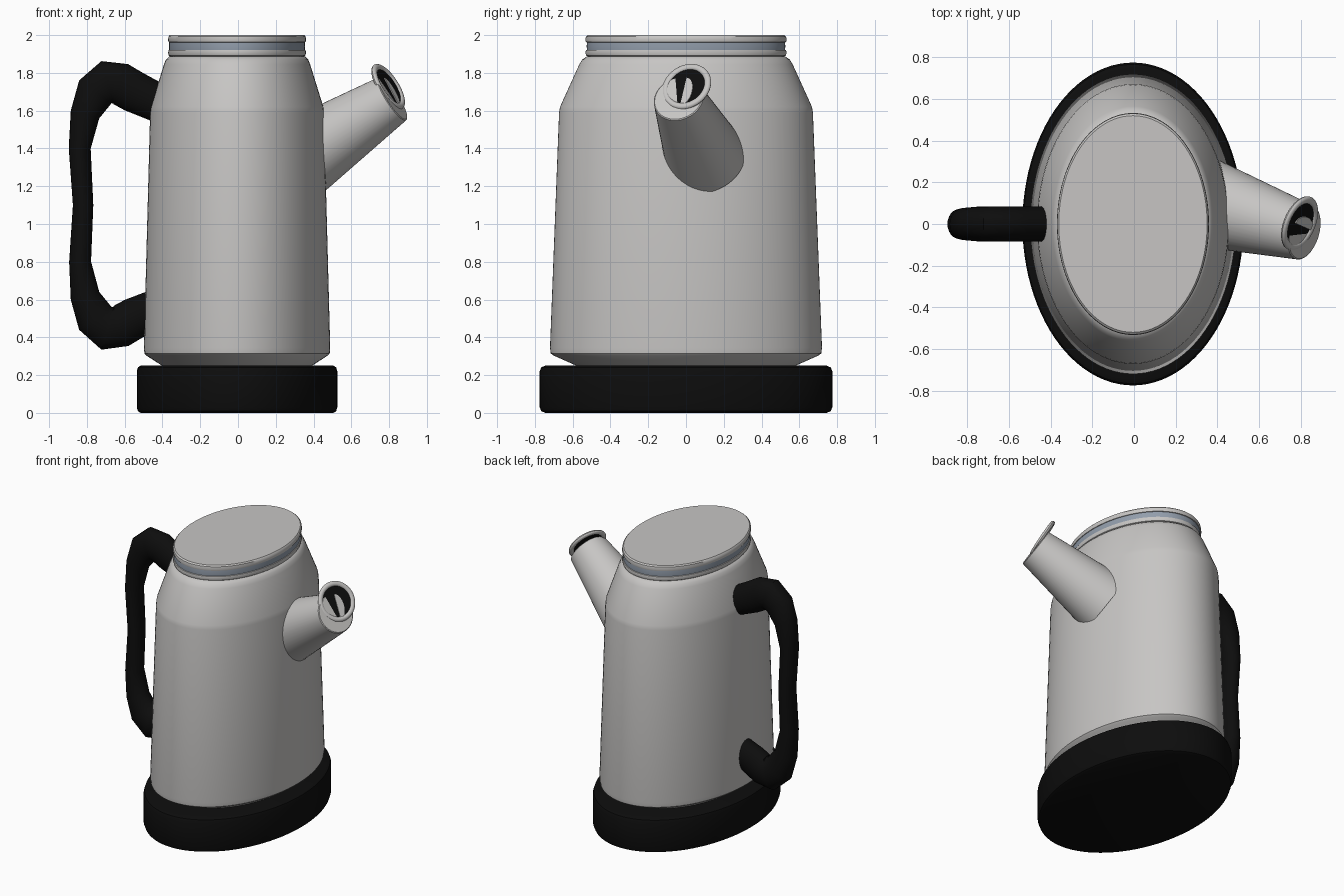
import bpy, bmesh, math
from mathutils import Vector

if "Cube" in bpy.data.objects:
    bpy.data.objects.remove(bpy.data.objects["Cube"], do_unlink=True)

CX = -0.005      # centre of the oval body
RATIO = 0.685    # oval width / depth


def material(name, rgb):
    m = bpy.data.materials.new(name)
    m.use_nodes = True
    col = (*rgb, 1)
    m.diffuse_color = col
    m.node_tree.nodes["Principled BSDF"].inputs["Base Color"].default_value = col
    return m


STEEL = material("warm light grey", (0.57, 0.56, 0.55))
BLACK = material("black plastic", (0.004, 0.004, 0.004))
BLUE = material("blue grey", (0.29, 0.34, 0.41))


def skin(name, rings, mat, caps=True):
    """Join equal-sized closed rings of points into one surface."""
    bm = bmesh.new()
    loops = [[bm.verts.new(p) for p in ring] for ring in rings]
    n = len(loops[0])
    for a, b in zip(loops, loops[1:]):
        for i in range(n):
            j = (i + 1) % n
            bm.faces.new((a[i], a[j], b[j], b[i]))
    if caps:
        bm.faces.new(loops[0])
        bm.faces.new(loops[-1])
    bmesh.ops.recalc_face_normals(bm, faces=bm.faces)
    me = bpy.data.meshes.new(name)
    bm.to_mesh(me)
    bm.free()
    ob = bpy.data.objects.new(name, me)
    bpy.context.collection.objects.link(ob)
    me.materials.append(mat)
    bpy.ops.object.select_all(action="DESELECT")
    ob.select_set(True)
    bpy.context.view_layer.objects.active = ob
    bpy.ops.object.shade_smooth_by_angle(angle=math.radians(35))
    return ob


def ellipse(centre, u, v, n):
    """Points around an ellipse with half axes u and v."""
    turns = [2 * math.pi * i / n for i in range(n)]
    return [centre + u * math.cos(t) + v * math.sin(t) for t in turns]


def oval_lathe(name, profile, mat):
    rings = [ellipse(Vector((CX, 0, z)), Vector((r * RATIO, 0, 0)), Vector((0, r, 0)), 96)
             for r, z in profile]
    return skin(name, rings, mat)


def frame(normal):
    """Sideways and upward unit vectors across a direction."""
    side = Vector((0, 0, 1)).cross(normal).normalized()
    return side, normal.cross(side)


# Base and body
oval_lathe("base", [(0.745, 0), (0.766, 0.009), (0.775, 0.03), (0.775, 0.22),
                    (0.766, 0.241), (0.745, 0.25)], BLACK)
oval_lathe("body", [(0.58, 0.24), (0.58, 0.25), (0.7, 0.303), (0.716, 0.315), (0.72, 0.345),
                    (0.672, 1.59), (0.667, 1.62), (0.565, 1.845), (0.55, 1.87),
                    (0.525, 1.887), (0.5, 1.89)], STEEL)

# Lid with an inset coloured band
oval_lathe("lid_lower_rim", [(0.515, 1.885), (0.528, 1.892), (0.533, 1.905),
                             (0.53, 1.92), (0.515, 1.925)], STEEL)
oval_lathe("lid_band", [(0.524, 1.918), (0.526, 1.94), (0.524, 1.965)], BLUE)
oval_lathe("lid_top", [(0.515, 1.96), (0.53, 1.963), (0.533, 1.975),
                       (0.53, 1.992), (0.52, 2.0)], STEEL)

# Handle: a flattened tube, thick at the ends and slim at the grip (x, z, half width, half depth)
PATH = [(-0.40, 1.63, 0.10, 0.085), (-0.55, 1.70, 0.11, 0.085), (-0.62, 1.74, 0.113, 0.085),
        (-0.69, 1.75, 0.117, 0.085), (-0.755, 1.70, 0.105, 0.083), (-0.81, 1.58, 0.078, 0.078),
        (-0.838, 1.4, 0.058, 0.072), (-0.82, 1.1, 0.054, 0.07), (-0.836, 0.8, 0.058, 0.072),
        (-0.81, 0.62, 0.078, 0.078), (-0.755, 0.5, 0.105, 0.083), (-0.69, 0.447, 0.117, 0.085),
        (-0.62, 0.46, 0.113, 0.085), (-0.55, 0.50, 0.11, 0.085), (-0.42, 0.56, 0.10, 0.085)]
pts = [Vector((x, 0, z)) for x, z, w, d in PATH]
rings = []
for i, (x, z, w, d) in enumerate(PATH):
    along = (pts[min(i + 1, len(pts) - 1)] - pts[max(i - 1, 0)]).normalized()
    across = Vector((along.z, 0, -along.x))
    rings.append(ellipse(pts[i], across * w, Vector((0, d, 0)), 24))
skin("handle", rings, BLACK)

# Spout: a tapered tube leaving the body at a slant
axis = Vector((0.813, -0.241, 0.530)).normalized()
side, up = frame(axis)
tip = Vector((0.82, -0.04, 1.665))
rings = []
for back in (0.6, 0.012, 0.004, 0):
    r = 0.135 + 0.137 * back - (0.005 if back < 0.004 else 0)
    rings.append(ellipse(tip - axis * back, side * r, up * r, 48))
skin("spout", rings, STEEL)

# Spout rim, dark opening and small flap
face = Vector((0.78, -0.34, 0.5)).normalized()
side, up = frame(face)
mouth = Vector((0.795, 0.003, 1.727))
rings = []
for k in range(13):
    t = 2 * math.pi * k / 12
    r = 0.12 + 0.018 * math.cos(t)
    rings.append(ellipse(mouth + face * 0.014 * math.sin(t), side * r, up * r, 48))
skin("spout_rim", rings, STEEL, caps=False)
skin("spout_opening", [ellipse(mouth + face * h, side * 0.115, up * 0.115, 48)
                       for h in (-0.004, 0.004)], BLACK)

hinge = mouth - up * 0.035 - side * 0.008
arc = [math.pi * i / 16 for i in range(17)]
skin("spout_flap", [[hinge + face * h + up * 0.085 * math.cos(t) + side * 0.05 * math.sin(t)
                     for t in arc] for h in (0.003, 0.009)], STEEL)
